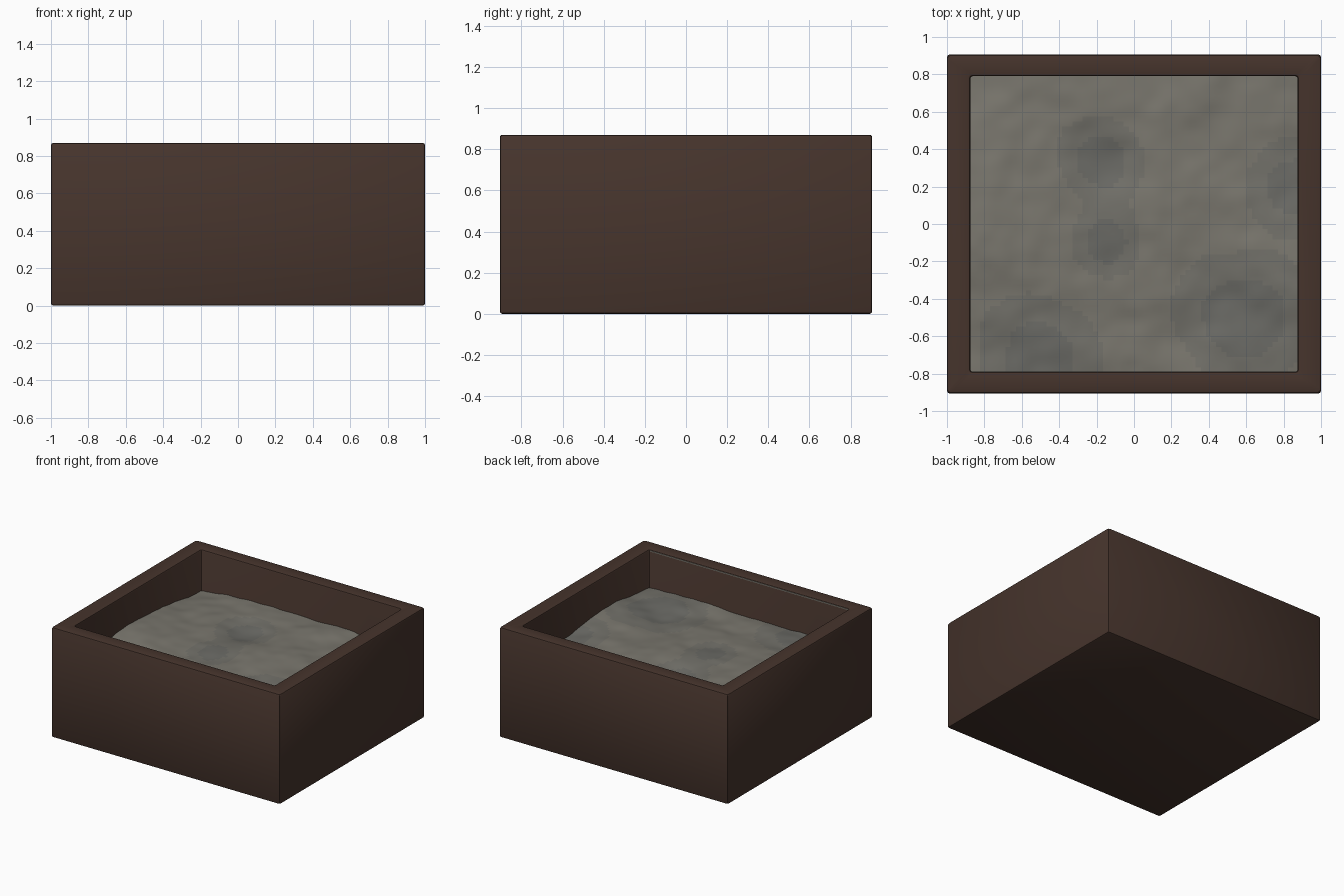
import bpy, bmesh, math
from mathutils import Vector, noise

if "Cube" in bpy.data.objects:
    bpy.data.objects.remove(bpy.data.objects["Cube"])


def material(name, rgb):
    m = bpy.data.materials.new(name)
    m.diffuse_color = (*rgb, 1)
    m.use_nodes = True
    m.node_tree.nodes["Principled BSDF"].inputs["Base Color"].default_value = m.diffuse_color
    return m


wood = material("dark brown wood", (0.061, 0.034, 0.025))
soils = [material("warm grey soil", (0.192, 0.182, 0.154)),
         material("mid grey soil", (0.168, 0.163, 0.142)),
         material("dark grey soil", (0.145, 0.144, 0.130))]


def add_object(name, bm, mats):
    me = bpy.data.meshes.new(name)
    bm.to_mesh(me)
    bm.free()
    ob = bpy.data.objects.new(name, me)
    bpy.context.collection.objects.link(ob)
    for m in mats:
        me.materials.append(m)
    return ob


def smooth(ob, angle):
    bpy.ops.object.select_all(action='DESELECT')
    ob.select_set(True)
    bpy.context.view_layer.objects.active = ob
    bpy.ops.object.shade_smooth_by_angle(angle=math.radians(angle))


def box(x, y, z):
    bm = bmesh.new()
    bmesh.ops.create_cube(bm, size=1)
    for v in bm.verts:
        v.co = Vector((x[0] + (v.co.x + .5) * (x[1] - x[0]),
                       y[0] + (v.co.y + .5) * (y[1] - y[0]),
                       z[0] + (v.co.z + .5) * (z[1] - z[0])))
    return bm


# Planter box: solid block with a hollow sunk into the top
HX, HY, TOP, IX, IY = 1.0, 0.905, 0.87, 0.875, 0.79
bm = box((-HX, HX), (-HY, HY), (0, TOP))
top = max(bm.faces, key=lambda f: f.calc_center_median().z)
bmesh.ops.inset_region(bm, faces=[top], thickness=0.1)
for v in top.verts:
    v.co.x = math.copysign(IX, v.co.x)
    v.co.y = math.copysign(IY, v.co.y)
ext = bmesh.ops.extrude_face_region(bm, geom=[top])
for v in [g for g in ext["geom"] if isinstance(g, bmesh.types.BMVert)]:
    v.co.z = 0.12
if top.is_valid:
    bmesh.ops.delete(bm, geom=[top], context='FACES_ONLY')
bmesh.ops.recalc_face_normals(bm, faces=bm.faces)
bmesh.ops.bevel(bm, geom=bm.edges[:], offset=0.012, segments=2,
                profile=0.5, affect='EDGES')
smooth(add_object("planter_box", bm, [wood]), 35)

# Soil: uneven sheet reaching just into the walls
BUMPS = [(-.875, -.1, .055, .32), (.875, -.25, .05, .25), (.1, .05, .03, .3),
         (.5, -.75, .02, .2), (-.1, .75, .015, .4), (-.15, .33, -.025, .15),
         (.58, -.5, -.02, .2), (-.875, .79, -.025, .15)]


def height(x, y):
    z = 0.566
    for bx, by, h, s in BUMPS:
        z += h * math.exp(-((x - bx) ** 2 + (y - by) ** 2) / (2 * s * s))
    z += 0.016 * noise.noise(Vector((x * 4, y * 4, 3.1)))
    return z + 0.007 * noise.noise(Vector((x * 10, y * 10, 7.7)))


# Darker damp patches: x, y, radius
PATCHES = [(-.17, .33, .2), (.58, -.5, .3), (.85, .2, .22),
           (-.5, -.72, .28), (-.15, -.1, .15)]


def soil_tone(x, y):
    d = sum(math.exp(-((x - px) ** 2 + (y - py) ** 2) / (r * r))
            for px, py, r in PATCHES)
    d += 0.12 * noise.noise(Vector((x * 3, y * 3, 1.3)))
    return 2 if d > 0.62 else 1 if d > 0.22 else 0


bm = bmesh.new()
bmesh.ops.create_grid(bm, x_segments=64, y_segments=58, size=1)
for v in bm.verts:
    v.co.x *= IX + 0.004
    v.co.y *= IY + 0.004
    v.co.z = height(v.co.x, v.co.y)
for f in bm.faces:
    c = f.calc_center_median()
    f.material_index = soil_tone(c.x, c.y)
smooth(add_object("soil", bm, soils), 60)

# Thin grey line along the inner edge of the front rim
add_object("front_rim_line", box((-.868, .868), (-.799, -.789), (.855, .864)),
           [soils[0]])
